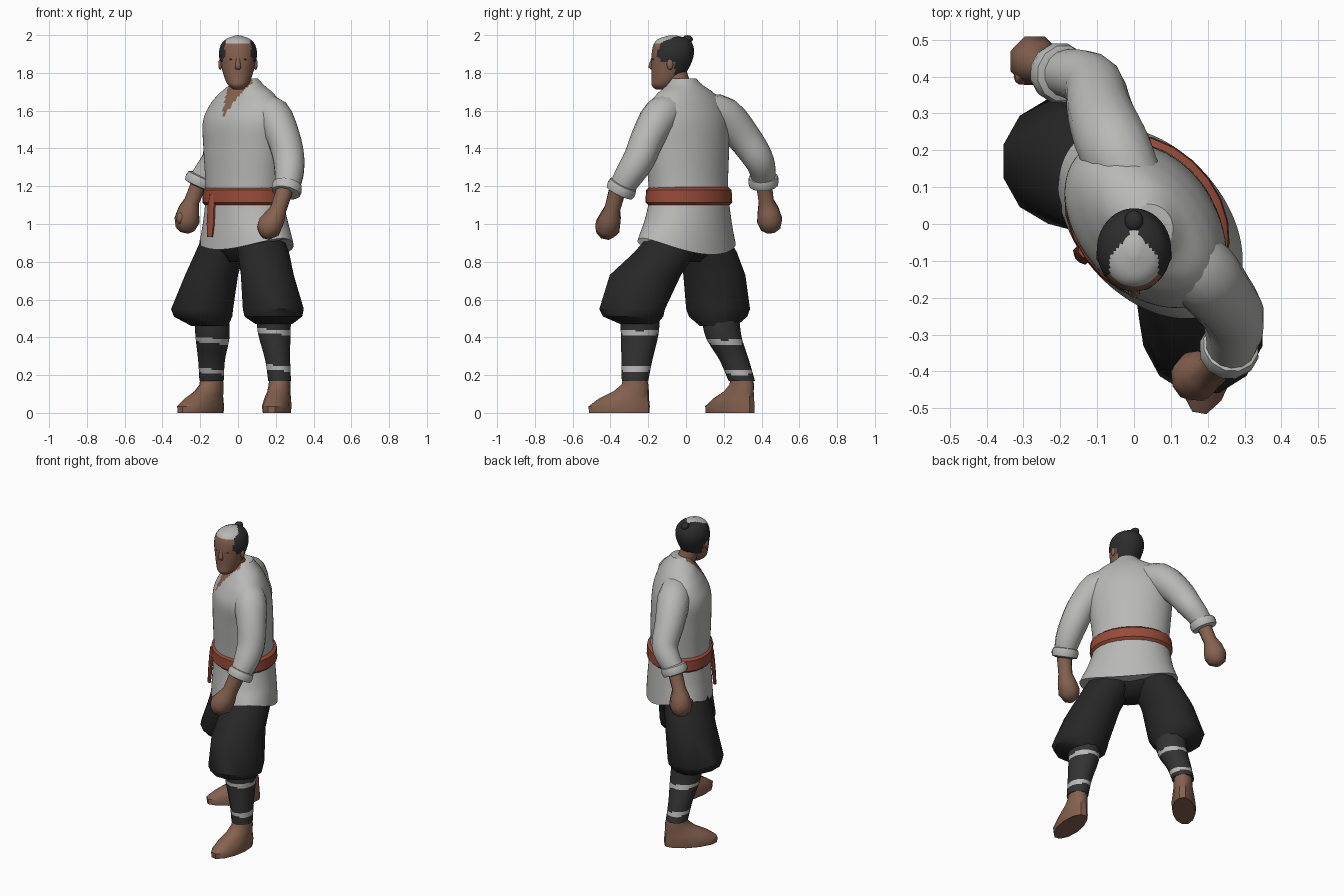
import bpy, bmesh, math
from mathutils import Vector, Matrix


def material(name, r, g, b):
    m = bpy.data.materials.new(name)
    m.diffuse_color = (r, g, b, 1)
    return m


CLOTH = material("light cloth", 0.48, 0.48, 0.465)
DARK = material("dark trousers", 0.020, 0.020, 0.021)
WRAP = material("leg wrap", 0.033, 0.033, 0.033)
HAIR = material("black hair", 0.026, 0.026, 0.027)
SKIN = material("brown skin", 0.235, 0.120, 0.078)
SASH = material("red sash", 0.310, 0.070, 0.040)
EYE = material("eye shade", 0.13, 0.07, 0.05)

YAW = math.radians(-48)                    # the torso is turned away from the head
LEFT = Vector((math.cos(YAW), math.sin(YAW), 0))
FRONT = Vector((math.sin(YAW), -math.cos(YAW), 0))


def finish(name, bm, mats, angle, rule=None):
    bmesh.ops.recalc_face_normals(bm, faces=bm.faces[:])
    if rule:
        for f in bm.faces:
            f.material_index = rule(f.calc_center_median())
    me = bpy.data.meshes.new(name)
    bm.to_mesh(me)
    bm.free()
    for m in mats:
        me.materials.append(m)
    ob = bpy.data.objects.new(name, me)
    bpy.context.collection.objects.link(ob)
    bpy.ops.object.select_all(action='DESELECT')
    ob.select_set(True)
    bpy.context.view_layer.objects.active = ob
    bpy.ops.object.shade_smooth_by_angle(angle=math.radians(angle))
    return ob


def smooth_rings(rings, sub):
    """Catmull-Rom interpolation between the given rings."""
    out = []
    for i in range(len(rings) - 1):
        p = [rings[max(0, min(len(rings) - 1, i + k))] for k in (-1, 0, 1, 2)]
        for s in range(sub):
            t = s / sub
            out.append([0.5 * (2 * b + (c - a) * t + (2 * a - 5 * b + 4 * c - d) * t * t
                               + (3 * b - a - 3 * c + d) * t ** 3) for a, b, c, d in zip(*p)])
    return out + [list(rings[-1])]


def loft(name, rings, mats, n=14, yaw=0.0, sub=1, follow=False, angle=45, rule=None, warp=None):
    """Skin through rings (x, y, z, rx[, ry]); level, or square to the path."""
    rings = [r if len(r) == 5 else (*r, r[3]) for r in rings]
    rings = smooth_rings(rings, sub)
    bm = bmesh.new()
    loops = []
    for i, (x, y, z, rx, ry) in enumerate(rings):
        rot = Matrix.Rotation(yaw, 3, 'Z')
        if follow:
            t = Vector(rings[max(i - 1, 0)][:3]) - Vector(rings[min(i + 1, len(rings) - 1)][:3])
            t = t if t.z > 0 else -t
            rot = Vector((0, 0, 1)).rotation_difference(t).to_matrix() @ rot
        loop = []
        for k in range(n):
            a = 2 * math.pi * (k + 0.5) / n
            co = Vector((x, y, z)) + rot @ Vector((rx * math.cos(a), ry * math.sin(a), 0))
            loop.append(bm.verts.new(warp(co) if warp else co))
        loops.append(loop)
    for a, b in zip(loops, loops[1:]):
        for k in range(n):
            bm.faces.new((a[k], a[(k + 1) % n], b[(k + 1) % n], b[k]))
    bm.faces.new(loops[0])
    bm.faces.new(loops[-1])
    return finish(name, bm, mats, angle, rule)


def blob(name, loc, size, mat, rot=0.0, sub=2):
    bm = bmesh.new()
    bmesh.ops.create_icosphere(bm, subdivisions=sub, radius=1)
    bm.transform(Matrix.Translation(loc) @ Matrix.Rotation(rot, 4, 'Z') @ Matrix.Diagonal((*size, 1)))
    return finish(name, bm, [mat], 50)


# Tunic: turned torso with wavy hem (higher at the sides, lower behind) and an open V neck
def hem(co):
    if co.z < 1.0:
        d = co - Vector((0.04, 0, 0))
        lift = 0.06 * (d.dot(LEFT) / 0.3) ** 2 + 0.13 * min(d.dot(FRONT), 0) + 0.005
        co.z += (1.0 - co.z) / 0.14 * lift
    return co


def neckline(c):
    d = c - Vector((0.035, -0.005, 0))
    return int(c.z > 1.565 and d.dot(FRONT) > 0.02 and abs(d.dot(LEFT) - 0.015) < (c.z - 1.56) * 0.42)


loft("tunic", [(0.045, 0.003, 0.86, 0.30, 0.20), (0.043, 0.006, 0.95, 0.278, 0.195),
               (0.035, 0.015, 1.10, 0.237, 0.185), (0.033, 0.012, 1.20, 0.232, 0.18),
               (0.032, 0.006, 1.40, 0.25, 0.182), (0.032, 0.0, 1.54, 0.262, 0.175),
               (0.04, 0.0, 1.63, 0.235, 0.142), (0.045, 0.0, 1.69, 0.18, 0.108),
               (0.045, -0.006, 1.735, 0.105, 0.082), (0.04, -0.012, 1.77, 0.066, 0.066)],
     [CLOTH, SKIN], n=80, yaw=YAW, sub=7, rule=neckline, warp=hem)

# Sash with a hanging tail
loft("sash", [(0.035, 0.015, 1.10, 0.237, 0.185), (0.035, 0.015, 1.115, 0.252, 0.20),
              (0.035, 0.015, 1.18, 0.248, 0.197), (0.035, 0.015, 1.195, 0.23, 0.18)],
     [SASH], n=24, yaw=YAW)
loft("sash_tail", [(-0.133, -0.075, 1.16, 0.022, 0.016), (-0.14, -0.08, 1.10, 0.026, 0.014),
                   (-0.145, -0.088, 1.0, 0.028, 0.012), (-0.148, -0.092, 0.93, 0.02, 0.010)],
     [SASH], n=8, yaw=YAW)

# Sleeves, rolled cuffs, forearms with fists (right arm back, left arm forward)
ARMS = {
    "right": dict(
        sleeve=[(0.01, 0.09, 1.61, 0.08), (-0.05, 0.20, 1.575, 0.10), (-0.092, 0.305, 1.46, 0.09),
                (-0.11, 0.38, 1.35, 0.08), (-0.16, 0.405, 1.28, 0.07), (-0.21, 0.41, 1.22, 0.06)],
        cuff=[(-0.19, 0.408, 1.255), (-0.215, 0.412, 1.20)],
        hand=[(-0.20, 0.41, 1.23, 0.046), (-0.245, 0.425, 1.12, 0.043), (-0.26, 0.435, 1.075, 0.060),
              (-0.27, 0.443, 1.02, 0.072), (-0.28, 0.448, 0.975, 0.055), (-0.284, 0.45, 0.955, 0.025)],
        thumb=(-0.305, 0.40, 1.03)),
    "left": dict(
        sleeve=[(0.10, -0.05, 1.61, 0.08), (0.18, -0.13, 1.575, 0.10), (0.24, -0.20, 1.46, 0.09),
                (0.268, -0.245, 1.35, 0.085), (0.27, -0.30, 1.26, 0.077), (0.258, -0.345, 1.19, 0.064)],
        cuff=[(0.264, -0.328, 1.215), (0.252, -0.355, 1.16)],
        hand=[(0.25, -0.36, 1.19, 0.048), (0.215, -0.39, 1.08, 0.045), (0.195, -0.40, 1.035, 0.060),
              (0.165, -0.415, 0.985, 0.071), (0.135, -0.425, 0.955, 0.052), (0.12, -0.428, 0.945, 0.025)],
        thumb=(0.13, -0.40, 1.005)),
}
for side, arm in ARMS.items():
    loft(side + "_sleeve", arm["sleeve"], [CLOTH], sub=3, follow=True)
    top, low = map(Vector, arm["cuff"])
    cuff = [(*top.lerp(low, t), r) for t, r in ((0, 0.06), (0.1, 0.077), (0.5, 0.083), (0.9, 0.077), (1, 0.05))]
    loft(side + "_cuff", cuff, [CLOTH], n=12, follow=True)
    loft(side + "_hand", arm["hand"], [SKIN], n=8, follow=True, angle=55)
    blob(side + "_thumb", arm["thumb"], (0.024, 0.026, 0.036), SKIN, sub=1)

# Baggy trousers, joined by a hip piece
loft("hips", [(0.02, 0.0, 0.80, 0.10, 0.06), (0.025, 0.0, 0.86, 0.20, 0.12), (0.035, 0.005, 0.96, 0.24, 0.17)],
     [DARK], yaw=YAW)
TROUSERS = {
    "left": [(0.11, -0.06, 0.94, 0.13, 0.14), (0.135, -0.11, 0.85, 0.14, 0.17), (0.155, -0.215, 0.73, 0.145, 0.195),
             (0.187, -0.285, 0.55, 0.167, 0.18), (0.187, -0.28, 0.51, 0.158, 0.165), (0.19, -0.25, 0.47, 0.10, 0.10)],
    "right": [(-0.06, 0.08, 0.94, 0.13, 0.14), (-0.095, 0.115, 0.85, 0.135, 0.16), (-0.14, 0.15, 0.73, 0.145, 0.17),
              (-0.19, 0.17, 0.55, 0.17, 0.175), (-0.185, 0.17, 0.51, 0.16, 0.16), (-0.15, 0.17, 0.46, 0.10, 0.10)],
}
for side, rings in TROUSERS.items():
    loft(side + "_trouser_leg", rings, [DARK], n=12, angle=40)

# Wrapped calves with pale bands, and bare feet
CALVES = {
    "left": ([(0.19, -0.245, 0.52, 0.095, 0.105), (0.192, -0.245, 0.42, 0.088, 0.10),
              (0.21, -0.26, 0.28, 0.068, 0.082), (0.22, -0.27, 0.17, 0.062, 0.07)], (0.43, 0.24), -10),
    "right": ([(-0.14, 0.18, 0.52, 0.095, 0.10), (-0.135, 0.20, 0.40, 0.092, 0.095),
               (-0.14, 0.255, 0.28, 0.073, 0.078), (-0.14, 0.295, 0.17, 0.066, 0.07)], (0.38, 0.22), -43),
}
for side, (rings, bands, turn) in CALVES.items():
    loft(side + "_calf", rings, [WRAP, CLOTH], sub=12,
         rule=lambda c: int(any(abs(c.z - b + 0.1 * (c.x - rings[1][0])) < 0.013 for b in bands)))
    turn = math.radians(turn)
    ax, ay = rings[-1][:2]
    foot = [(ax + f * math.sin(turn), ay - f * math.cos(turn), z, w, l) for f, z, w, l in
            ((0.085, 0.0, 0.07, 0.165), (0.085, 0.035, 0.075, 0.167), (0.06, 0.075, 0.068, 0.137),
             (0.02, 0.115, 0.06, 0.095), (0.0, 0.15, 0.057, 0.072), (0.0, 0.19, 0.056, 0.062))]
    loft(side + "_foot", foot, [SKIN], n=12, yaw=turn)


# Head: face, black hair at sides and back, pale crown narrowing backwards
def scalp(c):
    width = 0.066 * min(1, 1 - (c.y + 0.09) / 0.08)
    if c.z > 1.955 and abs(c.x) < width:
        return 2
    return int(c.y > -0.13 and c.z > 1.86 or c.y > -0.06 and c.z > 1.795
               or abs(c.x) > 0.07 and c.z > 1.875)


loft("head", [(0, -0.125, 1.712, 0.025, 0.035), (0, -0.12, 1.735, 0.052, 0.062), (0, -0.10, 1.775, 0.072, 0.082),
              (0, -0.08, 1.84, 0.09, 0.103), (0, -0.07, 1.90, 0.101, 0.112), (0, -0.068, 1.95, 0.09, 0.104),
              (0, -0.068, 1.98, 0.062, 0.078), (0, -0.07, 1.998, 0.015, 0.02)],
     [SKIN, HAIR, CLOTH], n=48, sub=7, rule=scalp)
loft("neck", [(0.035, -0.02, 1.66, 0.06), (0.022, -0.035, 1.74, 0.06), (0.0, -0.06, 1.81, 0.064)], [SKIN])
loft("nose", [(0, -0.176, 1.885, 0.009, 0.006), (0, -0.184, 1.845, 0.014, 0.013),
              (0, -0.185, 1.828, 0.018, 0.015), (0, -0.178, 1.818, 0.012, 0.008)], [SKIN], n=8, angle=70)
blob("chin", (0, -0.165, 1.742), (0.03, 0.018, 0.02), SKIN)
for s, side in ((-1, "right"), (1, "left")):
    blob(side + "_ear", (s * 0.094, -0.085, 1.845), (0.010, 0.018, 0.03), SKIN)
    blob(side + "_eye", (s * 0.036, -0.173, 1.872), (0.014, 0.004, 0.004), EYE, rot=s * 0.35)

# Topknot
blob("topknot", (0, 0.008, 1.978), (0.026, 0.03, 0.022), HAIR)
loft("topknot_stem", [(0, -0.005, 1.935, 0.024), (0, 0.005, 1.98, 0.016)], [HAIR], n=8)
